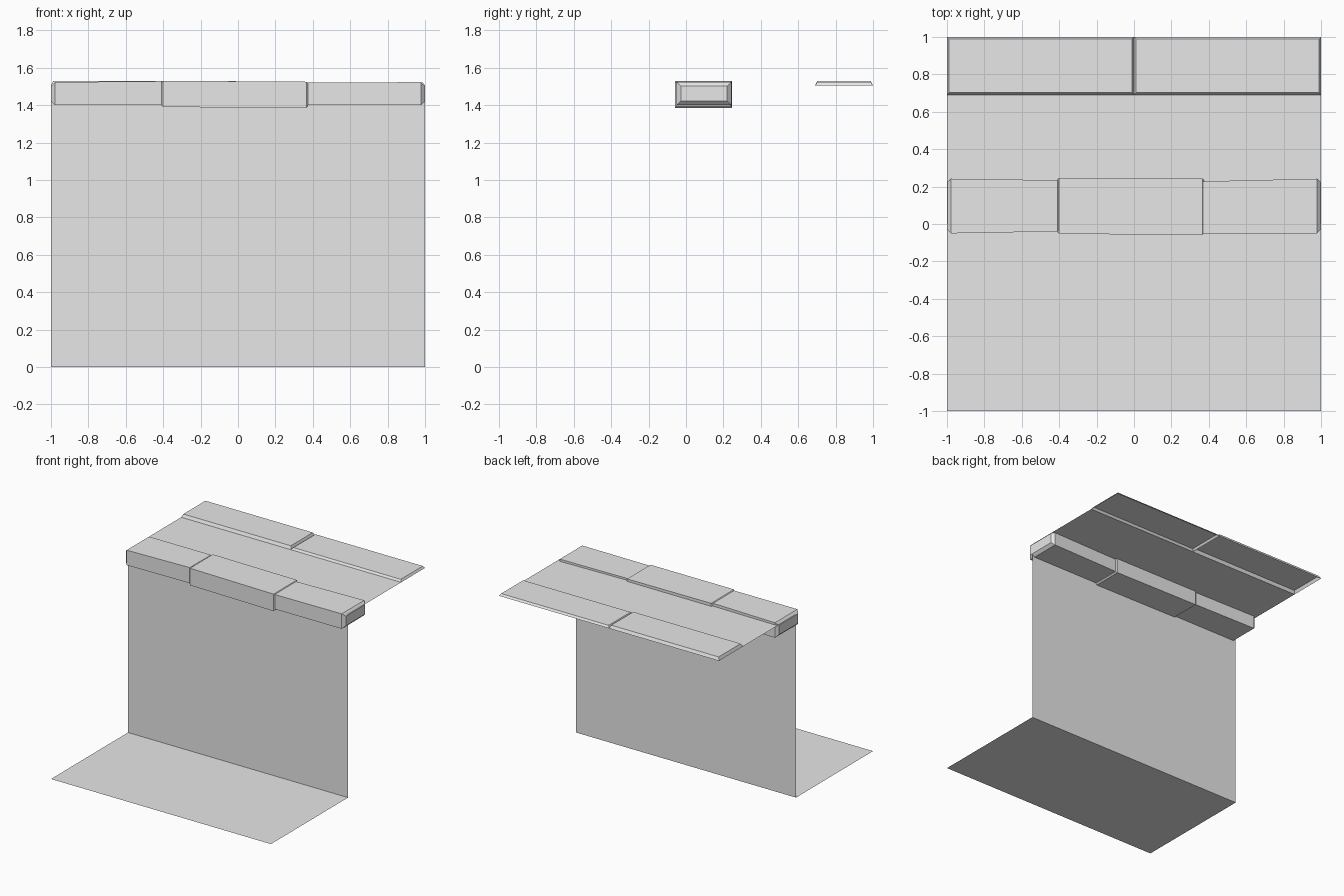
import bpy
import bmesh

if "Cube" in bpy.data.objects:
    bpy.data.objects.remove(bpy.data.objects["Cube"], do_unlink=True)

# Single plain grey material
grey = bpy.data.materials.new("plain_grey")
grey.use_nodes = True
colour = (0.8, 0.8, 0.8, 1.0)
grey.diffuse_color = colour
grey.node_tree.nodes["Principled BSDF"].inputs["Base Color"].default_value = colour


def finish(bm, name, recalc=True):
    """Turn a bmesh into a flat shaded grey object."""
    if recalc:
        bmesh.ops.recalc_face_normals(bm, faces=bm.faces)
    mesh = bpy.data.meshes.new(name)
    bm.to_mesh(mesh)
    bm.free()
    mesh.materials.append(grey)
    obj = bpy.data.objects.new(name, mesh)
    bpy.context.collection.objects.link(obj)
    return obj


def bridge(bm, a, b):
    """Join two equal closed rings with quads."""
    for i in range(len(a)):
        j = (i + 1) % len(a)
        bm.faces.new((a[i], a[j], b[j], b[i]))


def sheet(name, profile):
    """Thin bent sheet: a y-z profile swept across the full width."""
    bm = bmesh.new()
    rows = [[bm.verts.new((x, y, z)) for x in (-1, 1)] for y, z in profile]
    for (a, b), (c, d) in zip(rows, rows[1:]):
        bm.faces.new((a, b, d, c))
    finish(bm, name, recalc=False)


def beam_block(name, x0, x1, start, end, bevel0, bevel1):
    """Tapered block along x with chamfered ends; start/end are (y0, y1, z0, z1)."""
    def ring(x, section, inset):
        y0, y1, z0, z1 = section
        y0, y1, z0, z1 = y0 + inset, y1 - inset, z0 + inset, z1 - inset
        return [bm.verts.new((x, y, z)) for y, z in
                ((y0, z0), (y1, z0), (y1, z1), (y0, z1))]

    bm = bmesh.new()
    rings = [ring(x0, start, bevel0), ring(x0 + bevel0, start, 0),
             ring(x1 - bevel1, end, 0), ring(x1, end, bevel1)]
    for a, b in zip(rings, rings[1:]):
        bridge(bm, a, b)
    bm.faces.new(rings[0])
    bm.faces.new(rings[-1])
    finish(bm, name)


def slab_shell(name, x0, x1, top):
    """Paving slab with sloped sides and an open underside."""
    bm = bmesh.new()

    def ring(z, inset):
        xa, xb, ya, yb = x0 + inset, x1 - inset, 0.69 + inset, 1 - inset
        return [bm.verts.new((x, y, z)) for x, y in
                ((xa, ya), (xb, ya), (xb, yb), (xa, yb))]

    low, high = ring(1.505, 0), ring(top, 0.012)
    bridge(bm, low, high)
    bm.faces.new(high)
    finish(bm, name, recalc=False)


# Floor, wall and upper ledge in one folded sheet
sheet("floor_wall_ledge", [(-1, 0), (0, 0), (0, 1.505), (0.69, 1.505)])

# Edge beam made of three rough stone blocks
beam_block("left_end_block", 0.36, 1, (-0.052, 0.228, 1.4, 1.52),
           (-0.05, 0.242, 1.4, 1.523), 0.01, 0.022)
beam_block("middle_block", -0.41, 0.375, (-0.052, 0.246, 1.39, 1.53),
           (-0.06, 0.244, 1.385, 1.525), 0.01, 0.01)
beam_block("right_end_block", -1, -0.4, (-0.05, 0.242, 1.4, 1.523),
           (-0.04, 0.234, 1.4, 1.528), 0.022, 0.01)

# Rear paving slabs
slab_shell("right_rear_slab", -1, 0, 1.53)
slab_shell("left_rear_slab", 0, 1, 1.522)
